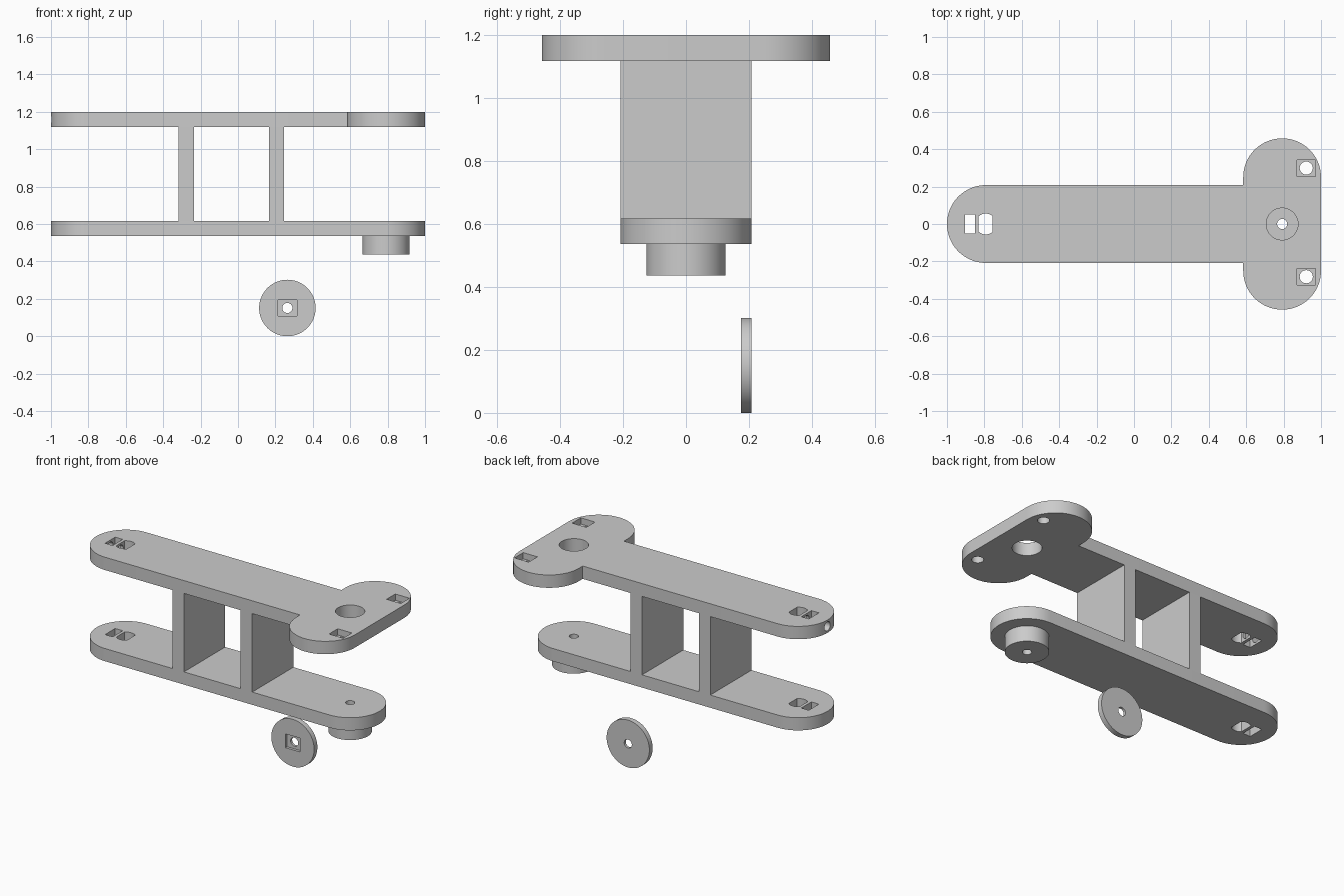
import bpy, bmesh
from math import cos, sin, pi, radians
from mathutils import Matrix

if "Cube" in bpy.data.objects:
    bpy.data.objects.remove(bpy.data.objects["Cube"])

R = 0.208      # half width of the arms
END = 0.792    # centre of the rounded ends


def arc(cx, cy, r, a0, a1, n=32):
    return [(cx + r * cos(radians(a0 + (a1 - a0) * i / n)),
             cy + r * sin(radians(a0 + (a1 - a0) * i / n))) for i in range(n + 1)]


def circle(cx, cy, r, n=48):
    return arc(cx, cy, r, 0, 360, n)[:-1]


def rect(x0, x1, y0, y1):
    return [(x0, y0), (x1, y0), (x1, y1), (x0, y1)]


def prism(name, outline, z0, z1, matrix=None):
    bm = bmesh.new()
    face = bm.faces.new([bm.verts.new((x, y, z0)) for x, y in outline])
    ext = bmesh.ops.extrude_face_region(bm, geom=[face])
    bmesh.ops.translate(bm, vec=(0, 0, z1 - z0),
                        verts=[v for v in ext["geom"] if isinstance(v, bmesh.types.BMVert)])
    if matrix:
        bm.transform(matrix)
    bmesh.ops.recalc_face_normals(bm, faces=bm.faces)
    mesh = bpy.data.meshes.new(name)
    bm.to_mesh(mesh)
    bm.free()
    ob = bpy.data.objects.new(name, mesh)
    bpy.context.collection.objects.link(ob)
    return ob


def finish(ob, cutters=()):
    bpy.ops.object.select_all(action='DESELECT')
    bpy.context.view_layer.objects.active = ob
    ob.select_set(True)
    for c in cutters:
        c.hide_render = True
        m = ob.modifiers.new("cut", 'BOOLEAN')
        m.operation, m.solver, m.object = 'DIFFERENCE', 'EXACT', c
        bpy.ops.object.modifier_apply(modifier=m.name)
        bpy.data.objects.remove(c)
    bpy.ops.object.shade_smooth_by_angle(angle=radians(30))


def tip_cutters(z0, z1):
    # nut slot, bolt head slot and the lengthwise screw hole at the left end
    head = (arc(-0.793, 0, 0.056, 48, 132, 10) + arc(-0.793, 0, 0.056, 228, 312, 10))
    turn = Matrix.Translation((-0.8, 0, (z0 + z1) / 2)) @ Matrix.Rotation(-pi / 2, 4, 'Y')
    return [prism("nut_slot", rect(-0.903, -0.85, -0.051, 0.051), z0 - .02, z1 + .02),
            prism("head_slot", head, z0 - .02, z1 + .02),
            prism("screw_hole", circle(0, 0, 0.029, 32), 0, 0.3, turn)]


# Upper arm with T-shaped head
outline = (arc(-END, 0, R, 90, 270) + [(END - R, -R)]
           + arc(END, -0.25, R, 180, 360) + arc(END, 0.25, R, 0, 180) + [(END - R, R)])
upper_arm = prism("upper_arm", outline, 1.118, 1.2)
cuts = tip_cutters(1.118, 1.2) + [prism("bearing_hole", circle(END, 0, 0.085), 1, 1.3)]
for y in (0.299, -0.282):
    cuts.append(prism("bolt_hole", circle(0.921, y, 0.035, 32), 1, 1.3))
    cuts.append(prism("nut_pocket", rect(0.871, 0.971, y - .044, y + .044), 1.16, 1.3))
finish(upper_arm, cuts)

# Lower arm with rounded ends
pivot = circle(END, 0, 0.027, 32)
lower_arm = prism("lower_arm", arc(-END, 0, R, 90, 270) + arc(END, 0, R, -90, 90), 0.536, 0.617)
finish(lower_arm, tip_cutters(0.536, 0.617) + [prism("pivot_hole", pivot, 0.3, 0.8)])

# Pivot boss under the lower arm
boss = prism("pivot_boss", circle(END, 0, 0.126, 64), 0.436, 0.536)
finish(boss, [prism("pivot_hole", pivot, 0.3, 0.8)])

# Cross walls joining the arms
for name, x0 in (("left_wall", -0.317), ("right_wall", 0.165)):
    finish(prism(name, rect(x0, x0 + 0.081, -R, R), 0.617, 1.118))

# Loose washer standing on edge, with a square pocket in front
stand = Matrix.Translation((0.264, 0.208, 0.151)) @ Matrix.Rotation(pi / 2, 4, 'X')
washer = prism("washer", circle(0, 0, 0.151, 64), 0, 0.033, stand)
finish(washer, [prism("washer_hole", circle(0, 0, 0.027, 32), -.1, .1, stand),
                prism("washer_pocket", rect(-.051, .051, -.044, .044), 0.016, 0.1, stand)])
